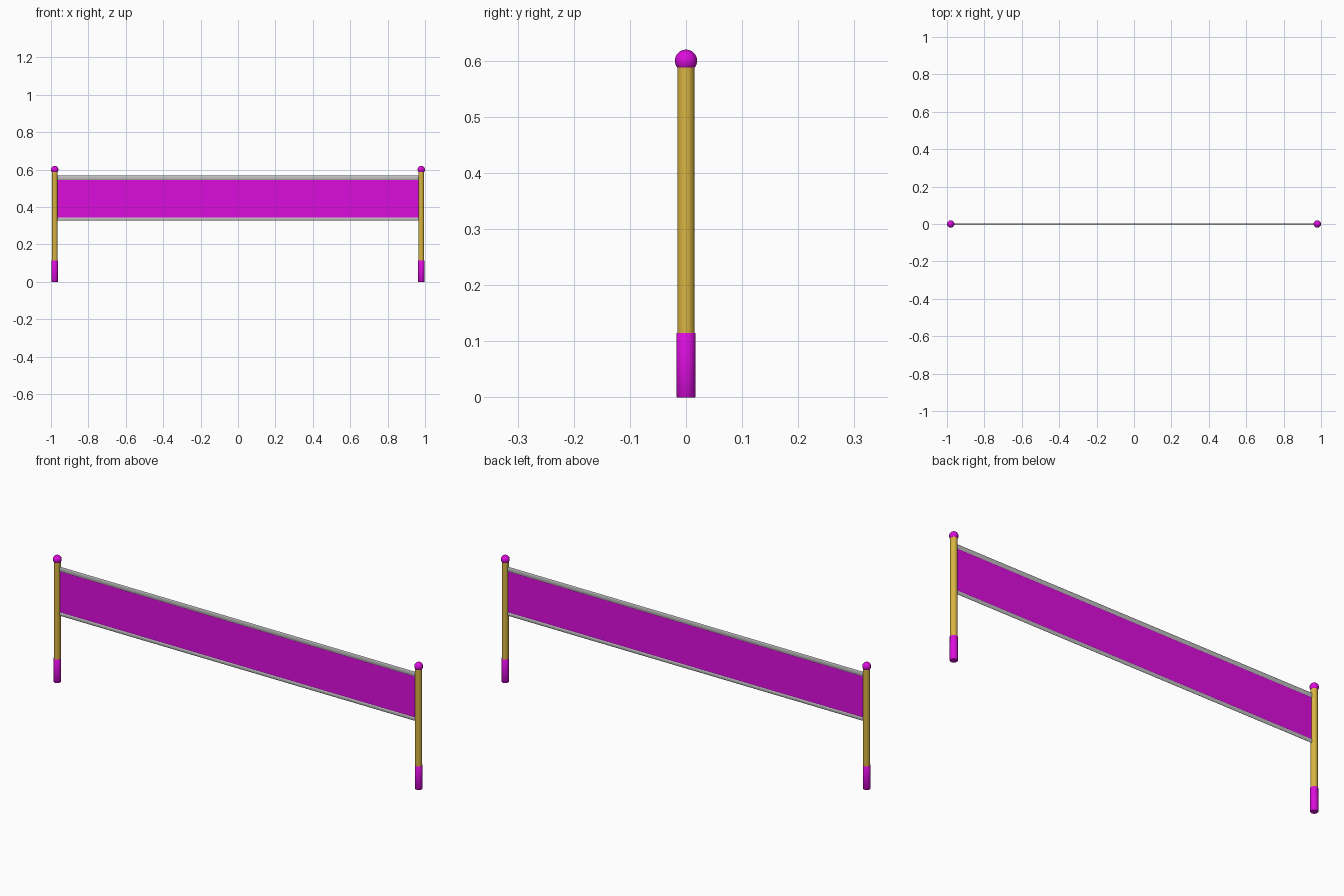
import bpy, math

if "Cube" in bpy.data.objects:
    bpy.data.objects.remove(bpy.data.objects["Cube"])

def material(name, rgb):
    m = bpy.data.materials.new(name)
    m.diffuse_color = (*rgb, 1)
    m.use_nodes = True
    m.node_tree.nodes["Principled BSDF"].inputs["Base Color"].default_value = m.diffuse_color
    return m

magenta = material("magenta", (0.72, 0.004, 0.73))
gold = material("gold", (0.69, 0.46, 0.055))
grey = material("light grey", (0.52, 0.52, 0.52))

POST_X = 0.98

def finish(obj, name, mat):
    obj.name = name
    obj.data.materials.append(mat)
    bpy.ops.object.shade_smooth_by_angle(angle=math.radians(40))

def lathe(name, x, profile, mat, sides=32):
    """Solid of revolution about a vertical axis; profile is (radius, z)."""
    verts, faces = [], []
    for r, z in profile:
        for i in range(sides):
            a = 2 * math.pi * i / sides
            verts.append((x + r * math.cos(a), r * math.sin(a), z))
    for k in range(len(profile) - 1):
        for i in range(sides):
            j = (i + 1) % sides
            faces.append((k * sides + i, k * sides + j,
                          (k + 1) * sides + j, (k + 1) * sides + i))
    faces.append(tuple(reversed(range(sides))))
    faces.append(tuple(range((len(profile) - 1) * sides, len(profile) * sides)))
    mesh = bpy.data.meshes.new(name)
    mesh.from_pydata(verts, [], faces)
    obj = bpy.data.objects.new(name, mesh)
    bpy.context.collection.objects.link(obj)
    bpy.ops.object.select_all(action='DESELECT')
    obj.select_set(True)
    bpy.context.view_layer.objects.active = obj
    finish(obj, name, mat)

# Ball profile, cut flat where it sits on the post
ball = [(0.0198 * math.cos(t), 0.6 + 0.0198 * math.sin(t))
        for t in (math.radians(-41 + 130 * i / 14) for i in range(15))]

# Posts with sleeves at the foot and a ball on top
for side, x in (("left", -POST_X), ("right", POST_X)):
    lathe(side + "_post", x, [(0.0155, 0.11), (0.0155, 0.588)], gold)
    lathe(side + "_foot_sleeve", x, [(0.0162, 0), (0.017, 0.001),
                                     (0.017, 0.114), (0.0162, 0.115)], magenta)
    lathe(side + "_ball_cap", x, ball, magenta)

# Thin banner between the posts
bpy.ops.mesh.primitive_cube_add(size=1, location=(0, 0, 0.4435))
banner = bpy.context.object
banner.scale = (2 * POST_X - 0.02, 0.003, 0.205)
bpy.ops.object.transform_apply(location=False, rotation=False, scale=True)
finish(banner, "banner", magenta)

# Slim flattened rails along the banner's edges
for name, z, half in (("top_rail", 0.555, 0.012), ("bottom_rail", 0.336, 0.0095)):
    bpy.ops.mesh.primitive_cylinder_add(vertices=16, radius=1, depth=2 * POST_X - 0.02,
                                        location=(0, 0, z), rotation=(0, math.pi / 2, 0))
    rail = bpy.context.object
    rail.scale = (half, 0.0035, 1)
    bpy.ops.object.transform_apply(location=False, rotation=True, scale=True)
    finish(rail, name, grey)
